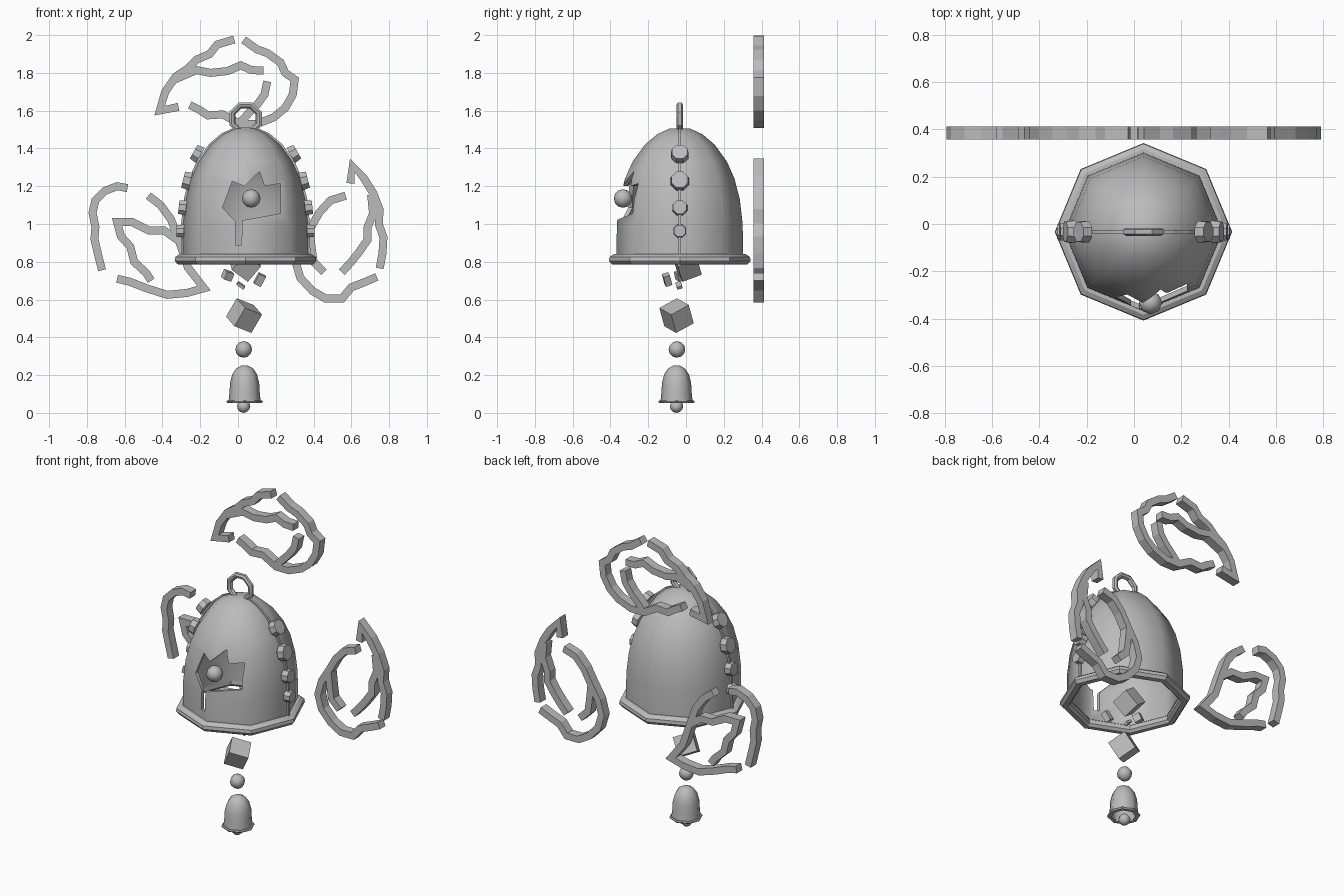
import bpy, bmesh, math
from mathutils import Vector, Matrix, Euler

if "Cube" in bpy.data.objects:
    bpy.data.objects.remove(bpy.data.objects["Cube"])

CX, CY = 0.04, -0.033
grey = bpy.data.materials.new("grey")
grey.diffuse_color = (0.5, 0.5, 0.5, 1)
grey.use_nodes = True
grey.node_tree.nodes["Principled BSDF"].inputs["Base Color"].default_value = grey.diffuse_color


def finish(name, bm, angle=None):
    bmesh.ops.recalc_face_normals(bm, faces=bm.faces)
    me = bpy.data.meshes.new(name)
    bm.to_mesh(me)
    bm.free()
    me.materials.append(grey)
    ob = bpy.data.objects.new(name, me)
    bpy.context.collection.objects.link(ob)
    if angle:
        smooth(ob, angle)
    return ob


def smooth(ob, angle):
    bpy.ops.object.select_all(action='DESELECT')
    ob.select_set(True)
    bpy.context.view_layer.objects.active = ob
    bpy.ops.object.shade_smooth_by_angle(angle=math.radians(angle))


def lathe(name, profile, cx, cy, closed=False, sides=8, angle=None):
    """Revolve (radius, z) points about a vertical axis."""
    bm = bmesh.new()
    rings = []
    for r, z in profile:
        if r == 0:
            rings.append([bm.verts.new((cx, cy, z))] * sides)
        else:
            rings.append([bm.verts.new((cx + r * math.cos(math.tau * i / sides),
                                        cy + r * math.sin(math.tau * i / sides), z))
                          for i in range(sides)])
    pairs = list(zip(rings, rings[1:])) + ([(rings[-1], rings[0])] if closed else [])
    for a, b in pairs:
        for i in range(sides):
            j = (i + 1) % sides
            vs = list(dict.fromkeys((a[i], a[j], b[j], b[i])))
            if len(vs) > 2:
                bm.faces.new(vs)
    return finish(name, bm, angle)


def ball(name, loc, r):
    bm = bmesh.new()
    bmesh.ops.create_uvsphere(bm, u_segments=8, v_segments=6, radius=r,
                              matrix=Matrix.Translation(loc))
    return finish(name, bm, 60)


def block(name, loc, size, rot):
    bm = bmesh.new()
    bmesh.ops.create_cube(bm, size=1, matrix=Matrix.LocRotScale(
        Vector(loc), Euler([math.radians(a) for a in rot]), Vector(size)))
    return finish(name, bm)


def prism(name, outline, y0, y1):
    """Extrude an (x, z) outline from y0 to y1."""
    bm = bmesh.new()
    face = bm.faces.new([bm.verts.new((x, y0, z)) for x, z in outline])
    ext = bmesh.ops.extrude_face_region(bm, geom=[face])
    for v in ext["geom"]:
        if isinstance(v, bmesh.types.BMVert):
            v.co.y = y1
    return finish(name, bm)


def ribbon(name, path, half=0.021):
    """Flat mitred band along an (x, z) path, with square ends."""
    pts = [Vector(p) for p in path]
    left, right = [], []
    for i, p in enumerate(pts):
        d0 = (p - pts[max(i - 1, 0)]).normalized() if i else (pts[1] - p).normalized()
        d1 = (pts[i + 1] - p).normalized() if i < len(pts) - 1 else d0
        n0, n1 = Vector((-d0.y, d0.x)), Vector((-d1.y, d1.x))
        m = (n0 + n1).normalized()
        off = m * min(half / max(m.dot(n1), 0.1), half * 1.8)
        left.append(p + off)
        right.append(p - off)
    bm = bmesh.new()
    rows = [[bm.verts.new((q.x, y, q.y)) for q, y in
             ((l, 0.357), (r, 0.357), (r, 0.412), (l, 0.412))] for l, r in zip(left, right)]
    for a, b in zip(rows, rows[1:]):
        for i in range(4):
            j = (i + 1) % 4
            bm.faces.new((a[i], a[j], b[j], b[i]))
    bm.faces.new(rows[0])
    bm.faces.new(rows[-1])
    return finish(name, bm)


# Hollow bell body with a broken opening and a crack at the front
dome = [(0.335, 0.83), (0.333, 1.0), (0.318, 1.13), (0.29, 1.24), (0.25, 1.33),
        (0.185, 1.42), (0.12, 1.475), (0.055, 1.505)]
inner = [(r - 0.022, z - 0.004 - 0.02 * (z > 1.3)) for r, z in dome]
body = lathe("bell_body", dome + [(0, 1.506)] + [(0, 1.48)] + inner[::-1], CX, CY, closed=True)
hole = [(.114, 1.278), (.14, 1.20), (.225, 1.215), (.225, 1.056), (.024, 1.02), (.018, .89),
        (-.013, .89), (-.013, 1.013), (-.082, 1.087), (-.03, 1.225), (.034, 1.20)]
cutter = prism("opening_cutter", hole, -0.6, -0.1)
cutter.hide_render = True
mod = body.modifiers.new("opening", 'BOOLEAN')
mod.operation, mod.object, mod.solver = 'DIFFERENCE', cutter, 'EXACT'
bpy.context.view_layer.objects.active = body
bpy.ops.object.modifier_apply(modifier=mod.name)
bpy.data.objects.remove(cutter)
smooth(body, 50)

# Rim and crown ring
lathe("bell_rim", [(0.318, 0.84), (0.35, 0.84), (0.372, 0.825), (0.375, 0.805),
                   (0.36, 0.787), (0.33, 0.785), (0.315, 0.80)], CX, CY, closed=True, angle=30)
ring = lathe("crown_ring", [(0.093, -0.009), (0.093, 0.009), (0.08, 0.017), (0.066, 0.012),
                            (0.058, 0), (0.066, -0.012), (0.08, -0.017)], 0, 0, closed=True, angle=30)
ring.data.transform(Matrix.Translation((CX, CY, 1.558)) @ Matrix.Rotation(math.pi / 2, 4, 'X')
                    @ Matrix.Rotation(math.pi / 8, 4, 'Z'))

# Side seams and round studs, mirrored left and right
for side, label in ((1, "right"), (-1, "left")):
    seam = [(CX + side * (r + 0.008), z + 0.004) for r, z in dome]
    seam += [(CX + side * (r - 0.01), z - 0.004) for r, z in dome[::-1]]
    prism(label + "_seam", seam, CY - 0.007, CY + 0.007)
    for n, (r, z, rad, tilt) in enumerate(((0.257, 1.373, 0.05, 30), (0.311, 1.23, 0.052, 14),
                                           (0.334, 1.087, 0.043, 6), (0.345, 0.963, 0.037, 1))):
        bm = bmesh.new()
        turn = Matrix.Rotation(side * math.radians(90 - tilt), 4, 'Y')
        bmesh.ops.create_cone(bm, cap_ends=True, segments=8, radius1=rad, radius2=rad * 0.9,
                              depth=0.04, matrix=Matrix.Translation((CX + side * r, CY, z))
                              @ turn @ Matrix.Rotation(math.pi / 8, 4, 'Z'))
        finish(f"{label}_stud_{n + 1}", bm)

# Ball in the opening, hanging ball and tumbling blocks
ball("opening_ball", (0.07, -0.333, 1.135), 0.049)
ball("hanging_ball", (0.03, -0.048, 0.336), 0.044)
block("hanging_cube", (0.032, -0.05, 0.515), (0.115, 0.115, 0.115), (28, 18, 35))
block("upper_cube", (0.04, 0.005, 0.785), (0.11, 0.11, 0.11), (25, 35, 20))
block("shard_1", (-0.055, -0.03, 0.728), (0.045, 0.045, 0.045), (20, 15, 30))
block("shard_2", (0.015, -0.037, 0.675), (0.045, 0.03, 0.016), (20, 35, 10))
block("shard_3", (0.115, -0.1, 0.706), (0.04, 0.035, 0.06), (20, 25, 15))

# Small bell
SX, SY = 0.035, -0.05
lathe("small_bell_body", [(0.085, 0.06), (0.08, 0.11), (0.077, 0.16), (0.065, 0.205),
                          (0.045, 0.235), (0.018, 0.25), (0, 0.25), (0, 0.235), (0.04, 0.22),
                          (0.066, 0.15), (0.072, 0.06)], SX, SY, closed=True, angle=55)
lathe("small_bell_rim", [(0.07, 0.066), (0.092, 0.066), (0.097, 0.06), (0.092, 0.053),
                         (0.07, 0.053)], SX, SY, closed=True, angle=30)
ball("small_bell_clapper", (0.03, SY, 0.035), 0.035)

# Curling bands behind the bell: upper group
ribbon("upper_band_left", [(-.02, 1.977), (-.11, 1.95), (-.15, 1.90), (-.22, 1.87), (-.27, 1.82),
                           (-.33, 1.78), (-.385, 1.70), (-.415, 1.60), (-.315, 1.62)])
ribbon("upper_band_branch", [(-.335, 1.765), (-.22, 1.815), (-.145, 1.80), (-.055, 1.81),
                             (.015, 1.84), (.07, 1.815), (.135, 1.812)])
ribbon("upper_band_right", [(.03, 1.975), (.10, 1.925), (.155, 1.905), (.225, 1.855), (.25, 1.80),
                            (.30, 1.765), (.29, 1.685), (.25, 1.615), (.19, 1.565), (.10, 1.53),
                            (.01, 1.53), (-.08, 1.58), (-.16, 1.575), (-.205, 1.605), (-.255, 1.63)])
ribbon("upper_band_spur", [(.155, 1.755), (.14, 1.685), (.10, 1.63), (.05, 1.58), (.01, 1.535)])
# Left group
ribbon("left_band_outer", [(-.585, 1.19), (-.64, 1.20), (-.705, 1.175), (-.755, 1.125), (-.77, 1.06),
                           (-.755, .985), (-.76, .92), (-.74, .835), (-.72, .755)])
ribbon("left_band_lower", [(-.64, .71), (-.575, .695), (-.485, .66), (-.375, .625), (-.27, .635),
                           (-.18, .66), (-.265, .77), (-.31, .905), (-.355, 1.025), (-.41, 1.10),
                           (-.475, 1.15)])
ribbon("left_band_loop", [(-.32, .915), (-.39, .965), (-.47, .965), (-.56, 1.01), (-.64, 1.01),
                          (-.62, .935), (-.57, .88), (-.55, .80), (-.485, .74), (-.46, .70)])
# Right group
ribbon("right_band_outer", [(.595, 1.215), (.605, 1.31), (.665, 1.245), (.715, 1.165), (.75, 1.075),
                            (.745, 1.0), (.77, .93), (.765, .845), (.75, .765)])
ribbon("right_band_branch", [(.705, 1.155), (.715, 1.055), (.685, .98), (.685, .915), (.64, .85),
                             (.60, .80), (.55, .745)])
ribbon("right_band_lower", [(.57, 1.15), (.49, 1.125), (.43, 1.06), (.385, .98), (.33, .89),
                            (.305, .80), (.33, .715), (.395, .645), (.465, .605), (.55, .605),
                            (.60, .665), (.665, .69), (.735, .72)])
ribbon("right_band_spur", [(.455, .745), (.40, .80), (.39, .87), (.38, .97)])
